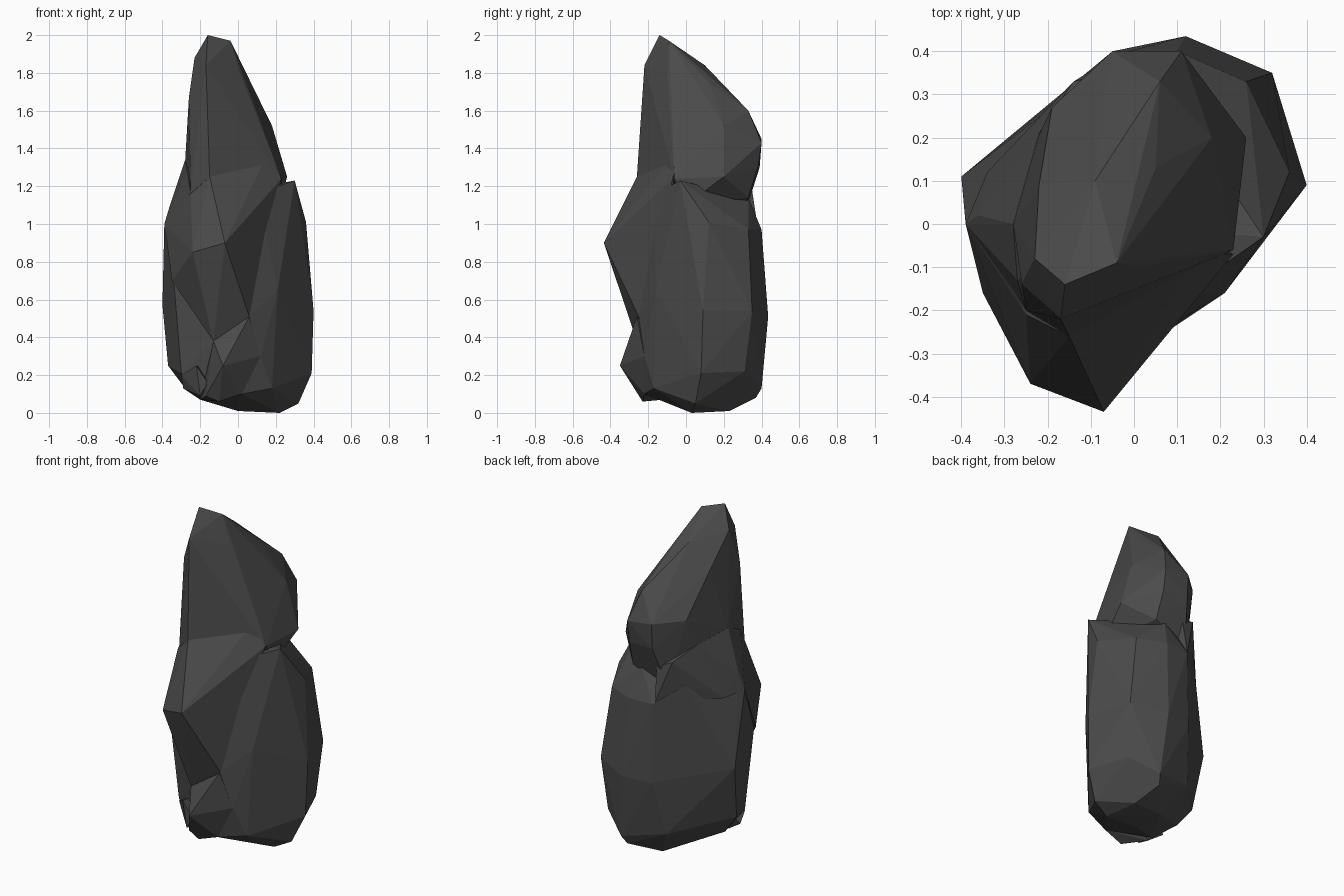
import bpy
import bmesh

cube = bpy.data.objects.get("Cube")
if cube:
    bpy.data.objects.remove(cube, do_unlink=True)

# One flat charcoal stone colour
stone = bpy.data.materials.new("dark grey stone")
stone.use_nodes = True
colour = (0.07, 0.07, 0.07, 1.0)
stone.diffuse_color = colour
shader = next(n for n in stone.node_tree.nodes if n.type == "BSDF_PRINCIPLED")
shader.inputs["Base Color"].default_value = colour
shader.inputs["Roughness"].default_value = 0.9


def chunk(name, corners):
    """Faceted block of stone: the hull of its corners, given in hundredths."""
    bm = bmesh.new()
    for corner in corners:
        bm.verts.new([c / 100 for c in corner])
    hull = bmesh.ops.convex_hull(bm, input=bm.verts[:])
    loose = {g for g in hull["geom_interior"] + hull["geom_unused"]
             if isinstance(g, bmesh.types.BMVert)}
    bmesh.ops.delete(bm, geom=list(loose), context="VERTS")
    bmesh.ops.recalc_face_normals(bm, faces=bm.faces[:])
    mesh = bpy.data.meshes.new(name)
    bm.to_mesh(mesh)
    bm.free()
    mesh.materials.append(stone)
    obj = bpy.data.objects.new(name, mesh)
    bpy.context.collection.objects.link(obj)
    return obj


def fuse(base, part):
    """Weld a block into the base so no inner faces remain."""
    mod = base.modifiers.new("weld_" + part.name, "BOOLEAN")
    mod.operation = "UNION"
    mod.solver = "EXACT"
    mod.object = part
    bpy.ops.object.select_all(action="DESELECT")
    base.select_set(True)
    bpy.context.view_layer.objects.active = base
    bpy.ops.object.modifier_apply(modifier=mod.name)
    bpy.data.objects.remove(part, do_unlink=True)


# Broad lower block
rock = chunk("standing_rock", [
    # shoulder
    (30, -3, 123), (10, -17, 116), (36, 12, 101), (26, 33, 97), (10, 40, 97),
    (-5, 39, 97), (-19, 27, 107), (-36, 2, 110), (-39, 0, 100), (6, 33, 114),
    # waist
    (21, -16, 65), (40, 9, 54), (32, 35, 54), (12, 43.5, 51), (-5, 40, 50),
    (-40, 11, 57), (-34, -16, 70), (6, -25, 51), (-13, -21, 38),
    # foot
    (12, -22, 30), (39, 8, 21), (30, 31, 22), (15, 40, 13), (-10, 33, 18),
    (-37, 5, 25), (-30, -13, 21), (-28, 3, 13), (18, -17, 13), (2, -22, 10),
    # underside
    (32, 5, 5), (22, 3, 0), (18, 23, 1), (13, 37, 8), (0, 3, 1), (0, 22, 1),
    (-20, -8, 7),
])

# Leaning upper block
peak = chunk("peak", [
    # tip
    (-16, -14, 200), (-4, -9, 197), (-17, -22, 184), (-23, -8, 188),
    # ridges
    (-26, -14, 167), (1, -10, 180), (-9, 10, 184), (5, 13, 174), (18, 20, 152),
    (-22, 9, 170), (-19, 27, 146), (6, 33, 160), (-5, 40, 145), (11, 40, 143),
    # neck
    (26, 20, 125), (23, -6, 124), (15, -6, 136), (-15, -26, 125),
    (-25, -20, 116), (-28, 0, 133), (11, 38, 130), (-5, 39, 130),
    (12, 33, 114), (-10, 31, 105), (-27, 10, 105), (22, 0, 110),
])

# Slope joining the peak to the lower block
shoulder = chunk("shoulder", [
    (-39, 0, 100), (-36, 2, 110), (-28, 0, 134), (-27, -13, 128),
    (-25, -20, 116), (-22, 21, 130), (-19, 27, 107), (-14, 33, 122),
    (-5, 35, 118), (-6, 38, 98), (-34, 12, 98), (0, 10, 95), (0, 10, 130),
])

# Jutting brow on the front
brow = chunk("brow", [
    (-7, -43.5, 90), (-24, -37, 85), (-15, -26, 125), (15, -7, 136),
    (10, -17, 116), (23, -7, 124), (-25, -21, 116), (-36, 2, 110),
    (-39, 0, 100), (-35, -16, 70), (-13, -26, 38), (6, -25, 51),
    (0, 5, 60), (0, 5, 115),
])

# Small spur at the front foot
spur = chunk("spur", [
    (-8, -35, 25), (6, -26, 51), (-13, -26, 38), (12, -22, 30),
    (2, -22, 10), (-10, -23, 6), (-20, -12, 7), (-17, -22, 9), (0, -5, 25),
])

# Splinter at the right front foot
splinter = chunk("splinter", [
    (-22, -21, 25), (-20, -20, 9), (-30, -13, 20), (-29, -10, 13),
    (-20, -12, 7), (-20, -5, 25), (-16, -20, 16),
])

for part in (peak, shoulder, brow, spur, splinter):
    fuse(rock, part)
